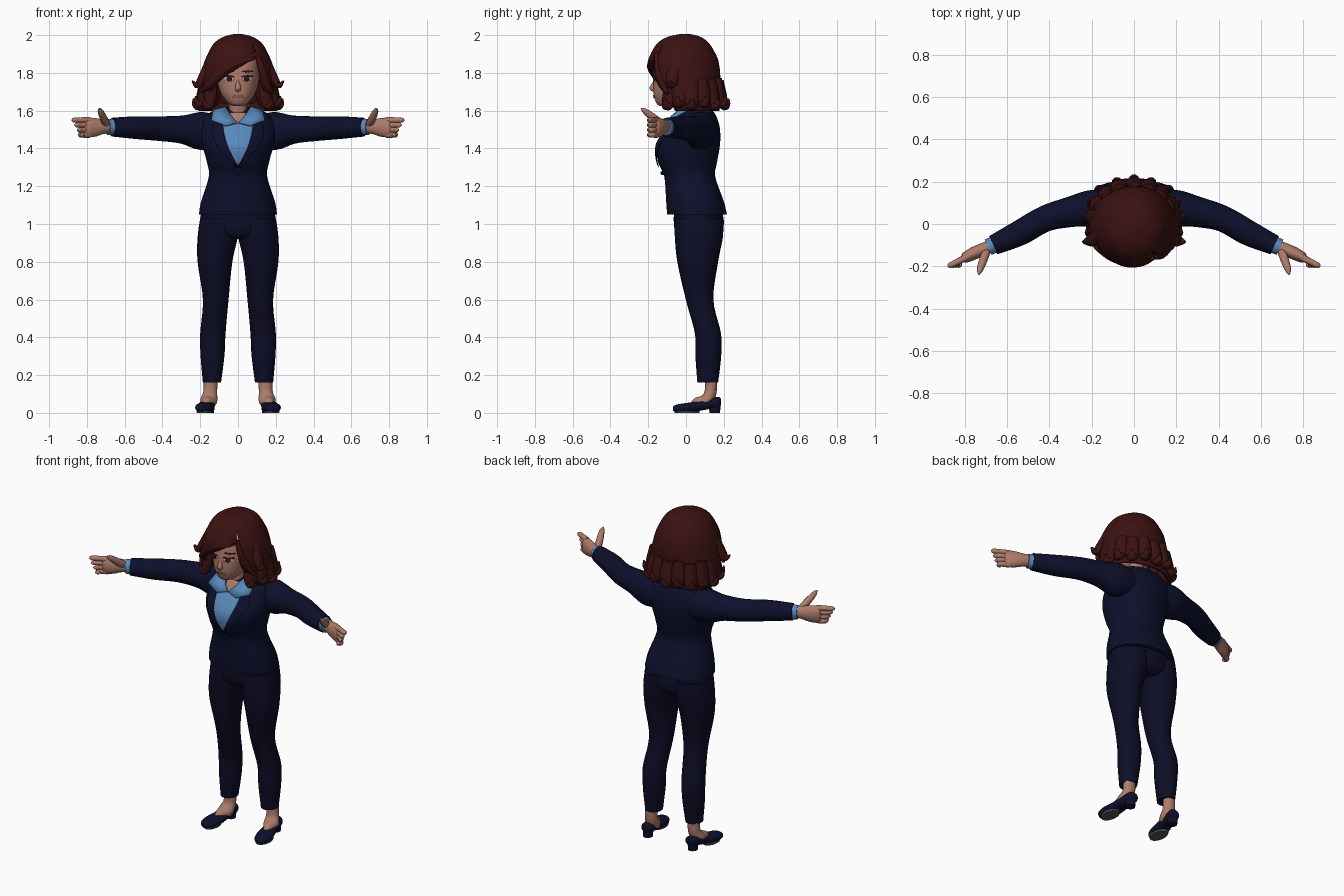
import bpy, bmesh, math
from mathutils import Vector

cube = bpy.data.objects.get("Cube")
if cube:
    bpy.data.objects.remove(cube, do_unlink=True)

made = []


def material(name, *rgb):
    mat = bpy.data.materials.new(name)
    mat.use_nodes = True
    mat.diffuse_color = (*rgb, 1)
    mat.node_tree.nodes["Principled BSDF"].inputs["Base Color"].default_value = (*rgb, 1)
    return mat


skin = material("skin", .42, .2, .145)
hair = material("auburn hair", .045, .006, .006)
suit = material("navy jacket", .004, .005, .025)
trouser = material("navy trousers", .004, .004, .02)
shirt = material("blue shirt", .1, .25, .5)
sole_grey = material("sole grey", .09, .09, .09)
dark = material("eye brown", .03, .01, .008)
white = material("eye white", .5, .45, .42)
lip = material("lip rose", .3, .11, .09)


def finish(name, bm, mat, thickness=0):
    bmesh.ops.remove_doubles(bm, verts=bm.verts, dist=.0001)
    bmesh.ops.recalc_face_normals(bm, faces=bm.faces)
    mesh = bpy.data.meshes.new(name)
    bm.to_mesh(mesh)
    bm.free()
    mesh.materials.append(mat)
    obj = bpy.data.objects.new(name, mesh)
    bpy.context.collection.objects.link(obj)
    if thickness:
        mod = obj.modifiers.new("thickness", "SOLIDIFY")
        mod.thickness = thickness
        mod.offset = 0
    made.append(obj)
    return obj


def spline(rows, steps=5):
    """Smoothly resample a list of equal-length tuples."""
    out = []
    for i in range(len(rows) - 1):
        a, b = rows[i], rows[i + 1]
        before, after = rows[max(i - 1, 0)], rows[min(i + 2, len(rows) - 1)]
        for k in range(steps):
            t = k / steps
            out.append(tuple(
                q + t * (r - p) / 2 + t * t * (p - 2.5 * q + 2 * r - s / 2)
                + t ** 3 * (1.5 * (q - r) + (s - p) / 2)
                for p, q, r, s in zip(before, a, b, after)))
    return out + [tuple(rows[-1])]


def bridge(bm, rings, closed):
    for low, high in zip(rings, rings[1:]):
        count = len(low)
        for j in range(count if closed else count - 1):
            n = (j + 1) % count
            bm.faces.new((low[j], low[n], high[n], high[j]))


def sweep(name, rows, mat, up=(0, 0, 1), axis=None, side=1, sides=24, power=2):
    """Sweep an oval along rows of (x, y, z, side radius, up radius)."""
    rows = [(r[0] * side, *r[1:]) for r in spline(rows)]
    bm = bmesh.new()
    rings = []
    for i, (x, y, z, ra, rb) in enumerate(rows):
        ahead, behind = rows[min(i + 1, len(rows) - 1)], rows[max(i - 1, 0)]
        t = Vector(axis) if axis else (Vector(ahead[:3]) - Vector(behind[:3])).normalized()
        u = t.cross(Vector(up)).normalized()
        v = u.cross(t)
        ring = []
        for j in range(sides):
            a = math.tau * j / sides
            c, s = math.cos(a), math.sin(a)
            c = math.copysign(abs(c) ** (2 / power), c)
            s = math.copysign(abs(s) ** (2 / power), s)
            ring.append(bm.verts.new(Vector((x, y, z)) + u * ra * c + v * rb * s))
        rings.append(ring)
    bridge(bm, rings, True)
    bm.faces.new(rings[0])
    bm.faces.new(rings[-1])
    return finish(name, bm, mat)


def body(name, rows, mat, power=2):
    """Upright loft from rows of (z, half width, front y, back y)."""
    oval = [(0, (f + b) / 2, z, w, (b - f) / 2) for z, w, f, b in rows]
    return sweep(name, oval, mat, (0, 1, 0), (0, 0, 1), sides=48, power=power)


def front_of(rows, power):
    """Return a function giving the front y of a loft at x, z."""
    dense = spline(rows)

    def y_at(x, z):
        for a, b in zip(dense, dense[1:]):
            if a[0] <= z <= b[0]:
                break
        t = min(1, max(0, (z - a[0]) / (b[0] - a[0])))
        _, w, f, back = (p + t * (q - p) for p, q in zip(a, b))
        bulge = max(0, 1 - min(1, abs(x / w)) ** power) ** (1 / power)
        return (f + back) / 2 - (back - f) / 2 * bulge
    return y_at


def patch(name, rows, y_at, mat, off, side=1):
    """Thin plate lying on a loft, from rows of (z, x start, x end)."""
    bm = bmesh.new()
    rings = []
    for z, a, b in spline(rows, 4):
        xs = [side * (a + (b - a) * j / 12) for j in range(13)]
        rings.append([bm.verts.new((x, y_at(x, z) - off, z)) for x in xs])
    bridge(bm, rings, False)
    return finish(name, bm, mat, .003)


def spot(name, x, z, w, h, mat, off, side=1):
    angles = [math.pi * (k / 8 - .5) for k in range(9)]
    rows = [(z + h * math.sin(a), x - w * math.cos(a), x + w * math.cos(a)) for a in angles]
    return patch(name, rows, face_y, mat, off, side)


# Jacket, shirt front and lapels
torso = [(1.05, .207, -.1, .217), (1.12, .195, -.105, .2), (1.25, .155, -.115, .155),
         (1.33, .165, -.148, .165), (1.42, .19, -.155, .18), (1.5, .2, -.105, .18),
         (1.56, .185, -.06, .165), (1.6, .13, -.03, .14), (1.62, .06, 0, .1)]
body("jacket", torso, suit, 2.2)
chest_y = front_of(torso, 2.2)
patch("shirt_front", [(1.31, -.002, .002), (1.4, -.05, .05), (1.5, -.078, .078),
                      (1.57, -.08, .08)], chest_y, shirt, .005)
patch("throat", [(1.53, -.002, .002), (1.56, -.028, .028), (1.59, -.045, .045)],
      chest_y, skin, .009)
bm = bmesh.new()
bmesh.ops.create_uvsphere(bm, u_segments=12, v_segments=8, radius=.011)
bmesh.ops.translate(bm, verts=bm.verts, vec=(0, chest_y(0, 1.27) - .003, 1.27))
finish("jacket_button", bm, suit)

# Trouser seat
body("trouser_seat", [(.92, .1, -.02, .15), (.95, .17, -.055, .19), (1.02, .2, -.065, .2),
                      (1.1, .18, -.06, .18)], trouser)

# Neck, head and nose
sweep("neck", [(0, .03, 1.5, .07, .07), (0, .01, 1.6, .05, .055), (0, 0, 1.7, .05, .06)],
      skin, (0, 1, 0), (0, 0, 1))
head = [(1.625, .025, -.14, -.07), (1.64, .052, -.157, -.03), (1.68, .085, -.17, .05),
        (1.73, .105, -.172, .1), (1.8, .115, -.168, .12), (1.88, .11, -.15, .12),
        (1.94, .07, -.09, .08)]
body("head", head, skin, 2.2)
face_y = front_of(head, 2.2)
sweep("nose", [(0, -.165, 1.76, .008, .006), (0, -.178, 1.725, .014, .014),
               (0, -.176, 1.708, .014, .012), (0, -.168, 1.7, .005, .005)],
      skin, (0, 1, 0), (0, 0, 1), sides=12)
spot("lips", 0, 1.675, .03, .009, lip, .003)

# Paired parts
for side, label in ((1, "left"), (-1, "right")):
    spot(label + "_eye_white", .048, 1.768, .026, .014, white, .003, side)
    spot(label + "_iris", .046, 1.768, .014, .014, dark, .006, side)
    spot(label + "_eyelid", .05, 1.782, .03, .005, dark, .007, side)
    spot(label + "_eyebrow", .052, 1.808, .03, .005, hair, .004, side)

    patch(label + "_lapel", [(1.3, 0, .012), (1.4, .05, .1), (1.48, .075, .135),
                             (1.56, .08, .12)], chest_y, suit, .009, side)

    # Shirt collar flap
    bm = bmesh.new()
    inner = [(.07, .06, 1.62), (.065, -.02, 1.615), (.035, -.075, 1.57), (.004, -.098, 1.535)]
    outer = [(.1, .08, 1.6), (.13, 0, 1.6), (.14, -.09, 1.55), (.065, -.115, 1.52)]
    edges = [[bm.verts.new((x * side, y, z)) for x, y, z in edge] for edge in (inner, outer)]
    bridge(bm, edges, False)
    finish(label + "_collar", bm, shirt, .01)

    # Arm and hand
    sweep(label + "_sleeve", [(.1, .085, 1.49, .075, .085), (.2, .075, 1.493, .085, .1),
                              (.3, .057, 1.5, .072, .074), (.42, .025, 1.505, .062, .065),
                              (.54, -.042, 1.51, .06, .06), (.665, -.1, 1.513, .047, .05)],
          suit, side=side)
    sweep(label + "_cuff", [(.64, -.088, 1.513, .041, .043), (.69, -.11, 1.513, .039, .042)],
          shirt, side=side)
    sweep(label + "_palm", [(.66, -.098, 1.515, .028, .034), (.71, -.118, 1.515, .03, .038),
                            (.76, -.14, 1.512, .03, .05), (.8, -.16, 1.51, .024, .05),
                            (.815, -.166, 1.51, .01, .035)], skin, side=side)
    sweep(label + "_thumb", [(.695, -.12, 1.525, .02, .02), (.712, -.17, 1.56, .021, .02),
                             (.728, -.215, 1.596, .015, .015), (.733, -.238, 1.612, .004, .004)],
          skin, (1, 0, 0), side=side, sides=12)
    for i in range(4):
        z, tip = 1.55 - .026 * i, .88 - .014 * i
        sweep(f"{label}_finger_{i + 1}", [(.785, -.154, z, .016, .016), (.83, -.177, z, .015, .015),
                                          (tip - .012, -.195, z, .013, .013),
                                          (tip, -.201, z, .004, .004)], skin, side=side, sides=12)

    # Leg, foot and shoe
    sweep(label + "_trouser_leg", [(.138, .115, .16, .048, .055), (.135, .118, .3, .063, .068),
                                   (.133, .116, .42, .067, .069), (.118, .072, .6, .068, .073),
                                   (.122, .062, .8, .092, .108), (.108, .068, .93, .106, .127),
                                   (.1, .068, 1.03, .1, .13)],
          trouser, (0, 1, 0), (0, 0, 1), side)
    sweep(label + "_foot", [(.145, .132, .2, .032, .036), (.147, .13, .11, .032, .037),
                            (.155, .105, .065, .034, .045), (.165, .06, .045, .036, .03),
                            (.17, .03, .035, .02, .015)], skin, (1, 0, 0), side=side)
    sweep(label + "_shoe", [(.185, -.07, .022, .012, .01), (.184, -.05, .025, .036, .019),
                            (.178, 0, .028, .049, .024), (.168, .06, .035, .045, .026),
                            (.16, .12, .048, .038, .028), (.152, .17, .056, .034, .028),
                            (.15, .185, .058, .02, .018)],
          suit, (0, 0, 1), (0, 1, 0), side, power=2.4)
    sweep(label + "_heel", [(.154, .152, 0, .027, .028), (.154, .152, .05, .031, .032)],
          suit, (0, 1, 0), (0, 0, 1), side)
    sweep(label + "_sole", [(.178, .005, 0, .04, .065), (.178, .005, .01, .043, .068)],
          sole_grey, (0, 1, 0), (0, 0, 1), side)

    # Flicked lock beside the face
    sweep(label + "_side_lock", [(.155, -.05, 1.86, .02, .03), (.185, -.07, 1.78, .024, .035),
                                 (.215, -.08, 1.735, .018, .025), (.242, -.085, 1.758, .004, .006)],
          hair, (0, 1, 0), side=side, sides=12)

# Hair shell: rows of height, half width, front, back, opening start, opening end
shell = [(1.6, .2, -.1, .17, -.15, .15), (1.66, .208, -.13, .18, -.145, .145),
         (1.74, .2, -.185, .176, -.125, .125), (1.8, .188, -.2, .175, -.065, .115),
         (1.84, .178, -.2, .17, 0, .11), (1.88, .163, -.19, .16, .1, .1),
         (1.95, .125, -.15, .12, .075, .075), (1.985, .075, -.095, .075, .045, .045),
         (2.0, .02, -.03, .02, .012, .012)]
bm = bmesh.new()
rings = []
for z, w, f, b, start, end in spline(shell):
    first = math.asin(max(start, end) / w)
    last = math.asin(min(start, end) / w) + math.tau
    angles = [first + (last - first) * j / 56 for j in range(57)]
    rings.append([bm.verts.new((w * math.sin(a), (f + b) / 2 - (b - f) / 2 * math.cos(a),
                                min(z, 2))) for a in angles])
bridge(bm, rings, False)
bm.faces.new(rings[-1][:-1])
finish("hair_shell", bm, hair, .012)

# Swept fringe either side of the parting
sweep("fringe_long", [(.1, -.155, 1.9, .012, .012), (.01, -.185, 1.856, .022, .014),
                      (-.08, -.172, 1.805, .026, .015), (-.15, -.125, 1.74, .025, .018),
                      (-.195, -.09, 1.7, .008, .008)], hair, (0, 1, 0), sides=12)
sweep("fringe_short", [(.1, -.155, 1.9, .012, .012), (.125, -.152, 1.82, .02, .014),
                       (.15, -.125, 1.74, .024, .018), (.185, -.1, 1.69, .008, .008)],
      hair, (0, 1, 0), sides=12)

# Curled hair ends around the sides and back
for i in range(13):
    a = math.radians(50 + 260 * i / 12)
    out_x, out_y = math.sin(a), -math.cos(a)
    lift = .012 * (i % 2)
    profile = [(.92, 1.76, .03), (.97, 1.68, .042), (1.06, 1.625, .034),
               (1.17, 1.635, .02), (1.2, 1.665, .005)]
    sweep(f"hair_curl_{i + 1}", [(.197 * k * out_x, .02 + .172 * k * out_y, z + lift, r * .7, r)
                                 for k, z, r in profile],
          hair, (math.cos(a), math.sin(a), 0), sides=12)

# Smooth shading with crisp edges
bpy.ops.object.select_all(action="DESELECT")
for obj in made:
    obj.select_set(True)
bpy.context.view_layer.objects.active = made[0]
bpy.ops.object.shade_smooth_by_angle(angle=math.radians(45))
